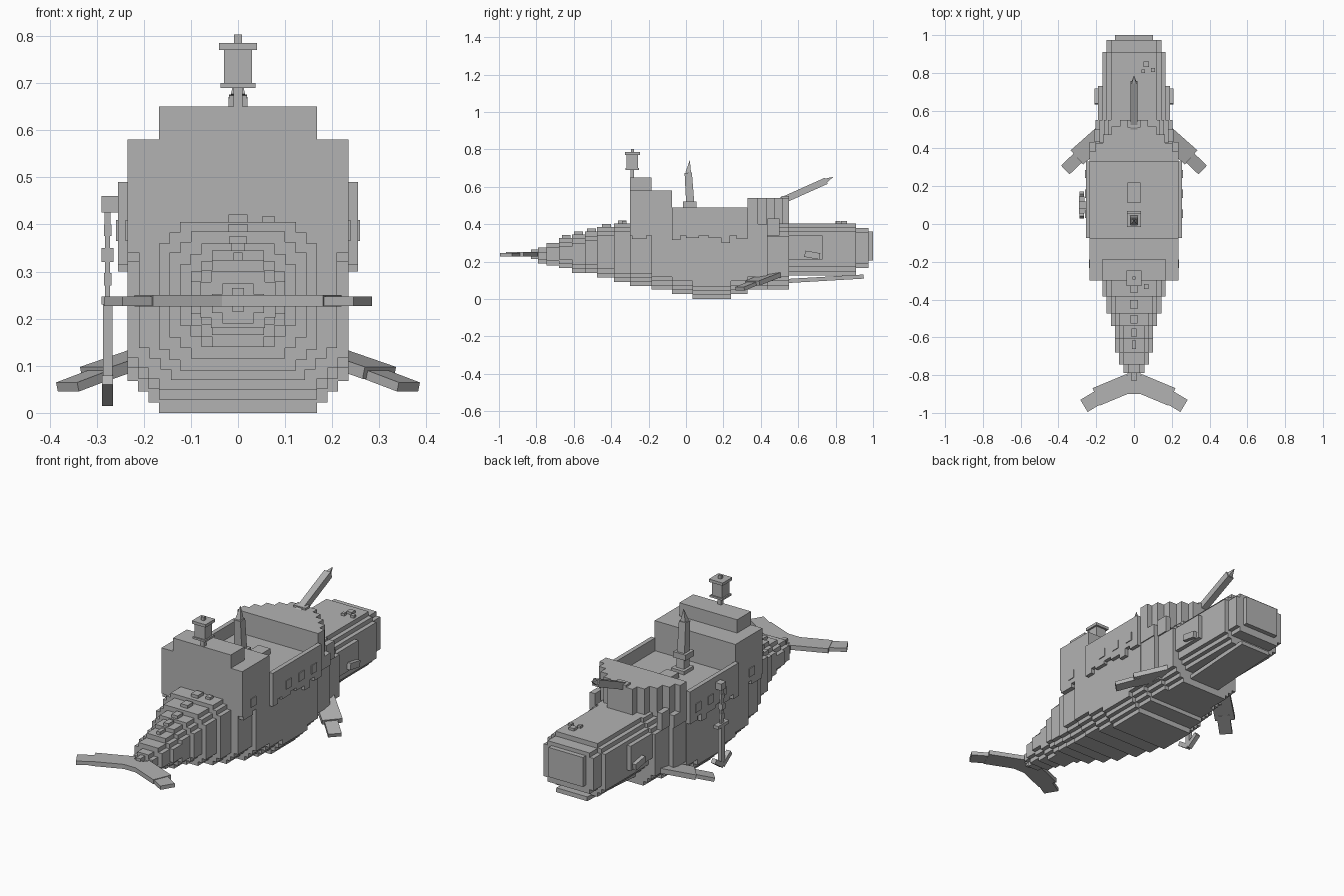
import bpy
from mathutils import Vector

grey = bpy.data.materials.new("plain grey")
grey.diffuse_color = (0.45, 0.45, 0.45, 1)


def make(name, verts, faces):
    me = bpy.data.meshes.new(name)
    me.from_pydata(verts, [], faces)
    me.materials.append(grey)
    ob = bpy.data.objects.new(name, me)
    bpy.context.collection.objects.link(ob)
    return ob


def prism(name, ring0, ring1):
    n = len(ring0)
    sides = [(i, (i + 1) % n, n + (i + 1) % n, n + i) for i in range(n)]
    return make(name, ring0 + ring1,
                [tuple(reversed(range(n))), tuple(range(n, 2 * n))] + sides)


def box(name, x0, x1, y0, y1, z0, z1):
    r = [(x0, y0), (x1, y0), (x1, y1), (x0, y1)]
    return prism(name, [(x, y, z0) for x, y in r], [(x, y, z1) for x, y in r])


def beam(name, a, b, w, t, end=1.0):
    """Box from a to b, w wide and t thick, far end scaled by end."""
    a, b = Vector(a), Vector(b)
    d = (b - a).normalized()
    side = d.cross(Vector((0, 0, 1)))
    side = side.normalized() if side.length > 0.2 else Vector((1, 0, 0))
    up = side.cross(d).normalized()
    q = [(-1, -1), (-1, 1), (1, 1), (1, -1)]
    ring = lambda p, k: [tuple(p + side * i * w / 2 * k + up * j * t / 2 * k) for i, j in q]
    return prism(name, ring(a, 1), ring(b, end))


def stepped(name, y0, y1, hw, zb, zt, n, s=0.0225):
    """Body slice whose corners are cut as n stairs."""
    low = [(hw - n * s, zb)]
    for i in range(n):
        low += [(hw - (n - i) * s, zb + (i + 1) * s),
                (hw - (n - i - 1) * s, zb + (i + 1) * s)]
    half = low + [(x, zb + zt - z) for x, z in reversed(low)]
    ring = half + [(-x, z) for x, z in reversed(half)]
    return prism(name, [(x, y0, z) for x, z in ring], [(x, y1, z) for x, z in ring])


# Whale body slices, tail to snout
slices = [
    (-.83, -.79, .035, .215, .265, 1), (-.79, -.745, .055, .19, .275, 1),
    (-.745, -.68, .08, .18, .30, 1), (-.68, -.61, .10, .165, .325, 2),
    (-.61, -.54, .10, .14, .345, 2), (-.54, -.475, .123, .14, .36, 2),
    (-.475, -.385, .145, .115, .385, 2), (-.385, -.30, .168, .09, .405, 2),
    (-.30, -.185, .21, .07, .41, 3), (-.185, -.075, .235, .05, .42, 3),
    (-.075, .035, .235, .028, .42, 3), (.035, .24, .235, 0, .42, 3),
    (.24, .33, .235, .028, .42, 3), (.33, .435, .23, .05, .42, 3),
    (.435, .55, .205, .05, .405, 3), (.55, .91, .168, .125, .405, 2),
    (.91, .975, .145, .165, .38, 1), (.975, 1.0, .10, .205, .36, 0)]
for k, sl in enumerate(slices):
    stepped(f"body_slice_{k}", *sl)

# Bumps along the back and barnacles
for y, z, w in [(-.34, .405, .02), (-.425, .385, .02), (-.505, .36, .018),
                (-.575, .345, .014), (-.64, .325, .01)]:
    box("back_bump", -w, w, y - .023, y + .023, z - .005, z + .016)
for x, y, r in [(.065, .845, .015), (.05, .808, .009), (.1, .815, .01), (.065, -.33, .013)]:
    box("barnacle", x - r, x + r, y - r, y + r, .38, .418)

# Lower jaw
beam("lower_jaw", (0, .52, .095), (0, .95, .12), .18, .022)

# Tail flukes, flippers and eyes
box("fluke_root", -.07, .07, -.90, -.82, .226, .25)
for s in (-1, 1):
    beam("fluke_inner", (s * .02, -.84, .238), (s * .2, -.915, .238), .10, .024)
    beam("fluke_tip", (s * .16, -.90, .237), (s * .265, -.963, .237), .075, .02)
    beam("flipper_inner", (s * .17, .47, .13), (s * .30, .355, .085), .10, .026)
    beam("flipper_tip", (s * .27, .375, .09), (s * .362, .288, .055), .065, .02)
    x0, x1 = sorted((s * .14, s * .19))
    box("cheek", x0, x1, .55, .73, .21, .34)
    beam("eye", (s * .195, .635, .242), (s * .195, .715, .228), .03, .034)

# Deck house, rails and shell on the back
box("stern_house", -.235, .235, -.30, -.075, .34, .58)
box("stern_house_top", -.168, .168, -.30, -.185, .57, .65)
box("deck", -.235, .235, -.08, .34, .40, .422)
box("deck_hatch", -.035, .035, .11, .22, .42, .45)
for s in (-1, 1):
    x0, x1 = sorted((s * .232, s * .255))
    box("side_rail", x0, x1, -.075, .33, .34, .49)
    # ragged lower edge
    for y0, y1, z in [(-.075, -.03, .315), (.0, .07, .325), (.12, .19, .325),
                      (.19, .235, .30), (.27, .33, .32)]:
        box("ragged_edge", x0, x1, y0, y1, z, .345)
    xa, xb = sorted((s * .2, s * .235))
    box("ragged_edge_stern", xa, xb, -.29, -.21, .32, .345)
    box("ragged_edge_stern", xa, xb, -.15, -.10, .325, .345)
    # windows
    for y, x in [(.055, .255), (.16, .255), (.265, .255), (-.21, .235)]:
        a, b = sorted((s * (x - .003), s * (x + .004)))
        box("window", a, b, y - .022, y + .022, .365, .41)

# Raised bow deck with a stepped round outline
steps = [(.235, .385), (.205, .43), (.165, .475), (.12, .515), (.075, .55)]
arc, y_prev = [], .33
for hw, y in steps:
    arc += [(hw, y_prev), (hw, y)]
    y_prev = y
arc += [(-x, y) for x, y in reversed(arc)]
prism("bow_deck", [(x, y, .39) for x, y in arc], [(x, y, .54) for x, y in arc])
for s in (-1, 1):
    x0, x1 = sorted((s * .2, s * .235))
    box("bow_skirt", x0, x1, .33, .435, .335, .40)
    x0, x1 = sorted((s * .18, s * .21))
    box("bow_skirt_front", x0, x1, .435, .50, .34, .43)

# Upright harpoon on deck
box("mast_foot", -.038, .038, -.01, .07, .42, .44)
beam("mast", (0, .028, .43), (0, .012, .675), .046, .046, .85)
box("mast_collar", -.036, .036, -.015, .055, .49, .52)
beam("mast_tip", (0, .012, .675), (0, .02, .74), .03, .03, .05)

# Bow harpoon
box("harpoon_base", -.035, .035, .51, .55, .51, .55)
beam("harpoon_shaft", (0, .50, .52), (0, .75, .632), .036, .036)
beam("harpoon_tip", (0, .74, .628), (0, .785, .652), .03, .03, .05)

# Lantern on the stern house
for name, r, z0, z1 in [("post", .01, .64, .69), ("base", .037, .69, .70),
                        ("body", .03, .70, .77), ("cap", .04, .77, .785),
                        ("knob", .008, .785, .803)]:
    box("lantern_" + name, -r, r, -.287 - r, -.287 + r, z0, z1)

# Anchor and chain on the left side
ay = .10
box("anchor_bracket", -.29, -.25, ay - .02, ay + .02, .425, .46)
for k, (z0, z1, r) in enumerate([(.40, .425, .006), (.375, .40, .008), (.35, .375, .005),
                                 (.32, .35, .013), (.297, .32, .005), (.27, .297, .008),
                                 (.245, .27, .005)]):
    box(f"chain_link_{k}", -.277 - r, -.277 + r, ay - .012, ay + .012, z0, z1)
box("anchor_stock", -.29, -.262, ay - .045, ay + .045, .23, .247)
box("anchor_shank", -.287, -.266, ay - .013, ay + .013, .02, .235)
for s in (-1, 1):
    beam("anchor_arm", (-.277, ay, .025), (-.277, ay + s * .065, .07), .024, .024)
